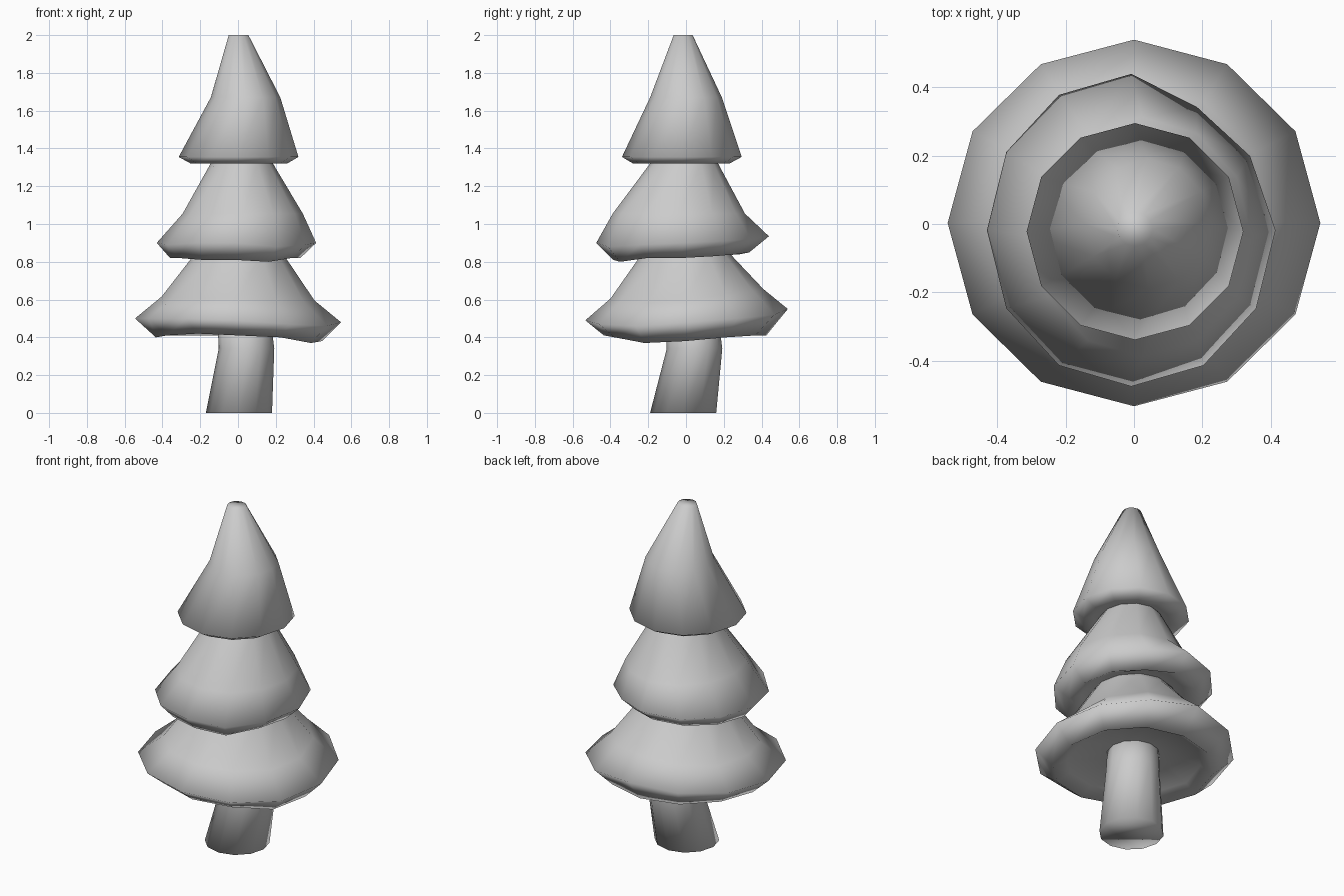
import bpy, bmesh, math

N = 12


def loft(name, rings, stretch=None):
    """Skin a stack of 12-sided rings: (radius x, radius y, cx, cy, z, wobble).
    stretch = {(ring, corner): radial factor} for uneven corners."""
    stretch = stretch or {}
    bm = bmesh.new()
    loops = []
    for k, (rx, ry, cx, cy, z, wobble) in enumerate(rings):
        loop = []
        for i in range(N):
            a = 2 * math.pi * i / N
            s = stretch.get((k, i), 1)
            dz = wobble[i] if wobble else 0
            loop.append(bm.verts.new((cx + s * rx * math.cos(a), cy + s * ry * math.sin(a), z + dz)))
        loops.append(loop)
    for lo, hi in zip(loops, loops[1:]):
        for i in range(N):
            j = (i + 1) % N
            bm.faces.new((lo[i], lo[j], hi[j], hi[i]))
    bm.faces.new(loops[0][::-1])
    bm.faces.new(loops[-1])
    bmesh.ops.recalc_face_normals(bm, faces=bm.faces)
    for f in bm.faces:
        f.smooth = True
    mesh = bpy.data.meshes.new(name)
    bm.to_mesh(mesh)
    bm.free()
    ob = bpy.data.objects.new(name, mesh)
    bpy.context.collection.objects.link(ob)
    return ob


# Slightly leaning trunk
loft("trunk", [
    (0.175, 0.175, 0.005, -0.015, 0.0, None),
    (0.147, 0.147, 0.045, 0.045, 0.34, None),
    (0.14, 0.14, 0.03, 0.03, 0.52, None),
])

# Uneven hems, counter-clockwise from +x
low_rim = [-.02, 0, .02, .05, .03, .01, 0, 0, 0, -.01, -.03, -.04]
low_lip = [-.02, 0, .01, .01, .01, .01, 0, .01, .02, .01, 0, -.03]
low_top = [-.01, .02, .04, .05, .03, .01, .01, 0, 0, 0, -.01, -.02]
mid_rim = [0, .01, .02, .035, .02, .01, 0, -.01, 0, 0, -.02, -.01]
mid_lip = [0, .01, .02, .03, .02, .01, 0, 0, -.01, -.01, -.02, 0]

# Bottom skirt with a shallow hollow underneath
loft("bottom_branches", [
    (0.15, 0.15, 0.03, 0.03, 0.465, None),
    (0.365, 0.365, 0.0, 0.0, 0.445, low_lip),
    (0.44, 0.43, 0.005, -0.005, 0.40, low_lip),
    (0.545, 0.536, 0.0, 0.003, 0.50, low_rim),
    (0.405, 0.405, 0.0, 0.005, 0.605, low_top),
    (0.235, 0.235, 0.005, 0.0, 0.84, None),
    (0.20, 0.20, 0.005, 0.0, 0.89, None),
])

# Middle skirt
loft("middle_branches", [
    (0.18, 0.18, 0.0, 0.0, 0.865, None),
    (0.28, 0.29, -0.01, -0.02, 0.845, mid_lip),
    (0.345, 0.36, -0.015, -0.025, 0.82, mid_lip),
    (0.422, 0.457, -0.008, -0.018, 0.90, mid_rim),
    (0.318, 0.35, 0.025, -0.038, 1.055, None),
    (0.165, 0.18, 0.02, -0.01, 1.32, None),
    (0.14, 0.15, 0.02, -0.01, 1.36, None),
], {(3, 1): .95, (3, 2): .91, (2, 2): .94, (2, 10): 1.04})

# Top cone with blunt tip
loft("top_branches", [
    (0.15, 0.15, 0.01, -0.02, 1.335, None),
    (0.21, 0.21, 0.005, -0.02, 1.325, None),
    (0.255, 0.255, 0.005, -0.025, 1.32, None),
    (0.317, 0.317, 0.003, -0.022, 1.355, None),
    (0.184, 0.19, 0.04, 0.0, 1.67, None),
    (0.052, 0.05, 0.003, -0.015, 2.0, None),
])
